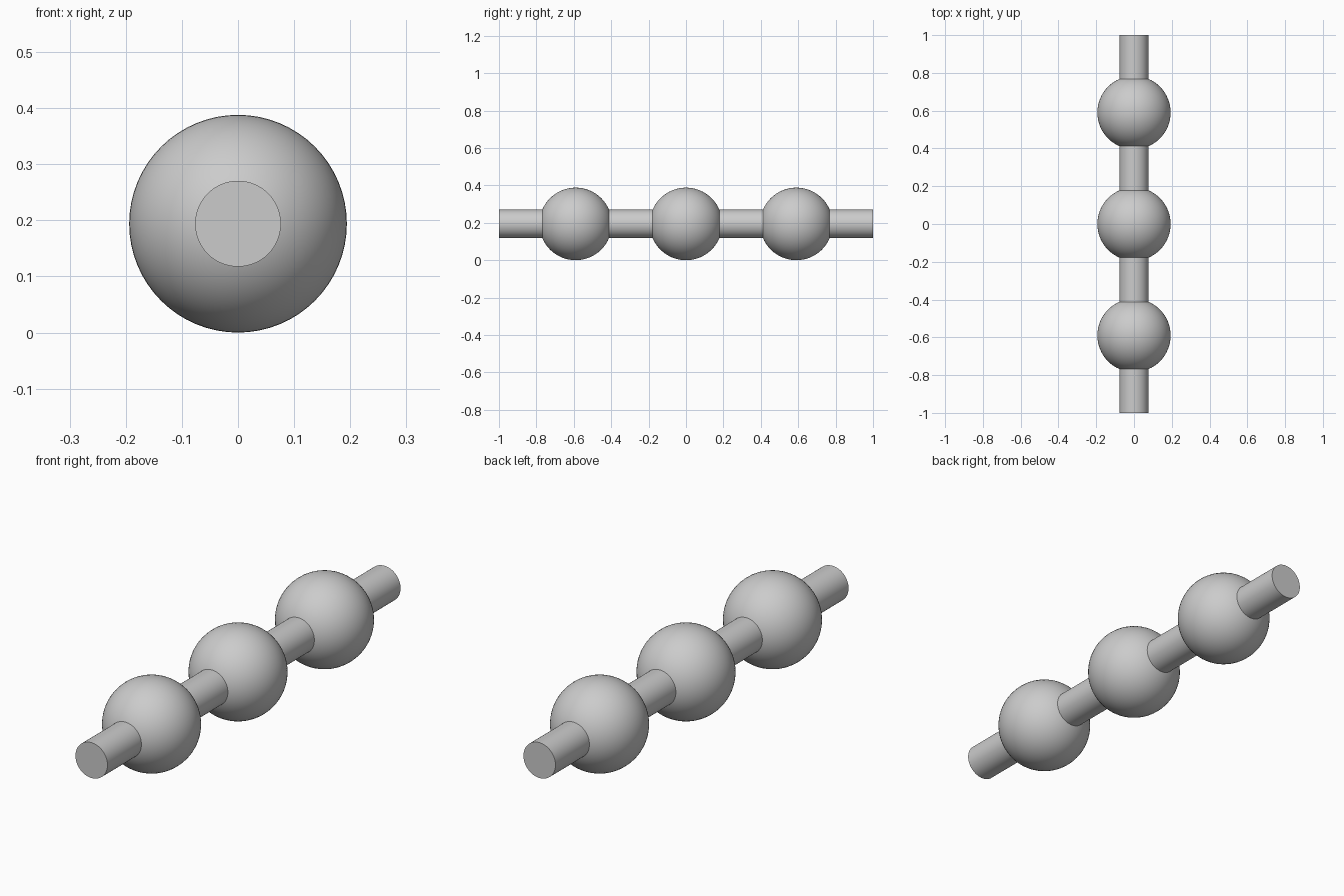
import bpy, math

if "Cube" in bpy.data.objects:
    bpy.data.objects.remove(bpy.data.objects["Cube"])

R_BALL, R_ROD, SPACING = 0.194, 0.0765, 0.59

grey = bpy.data.materials.new("light_grey")
grey.diffuse_color = (0.6, 0.6, 0.6, 1)
grey.use_nodes = True
grey.node_tree.nodes["Principled BSDF"].inputs["Base Color"].default_value = grey.diffuse_color


def finish(name):
    ob = bpy.context.object
    ob.name = name
    ob.data.materials.append(grey)
    bpy.ops.object.shade_smooth_by_angle(angle=math.radians(35))


# straight rod running front to back
bpy.ops.mesh.primitive_cylinder_add(vertices=64, radius=R_ROD, depth=2,
                                    location=(0, 0, R_BALL),
                                    rotation=(math.pi / 2, 0, 0))
finish("rod")

# three balls threaded on the rod
for name, y in (("front_ball", -SPACING), ("middle_ball", 0), ("back_ball", SPACING)):
    bpy.ops.mesh.primitive_uv_sphere_add(segments=64, ring_count=32, radius=R_BALL,
                                         location=(0, y, R_BALL),
                                         rotation=(math.pi / 2, 0, 0))
    finish(name)
